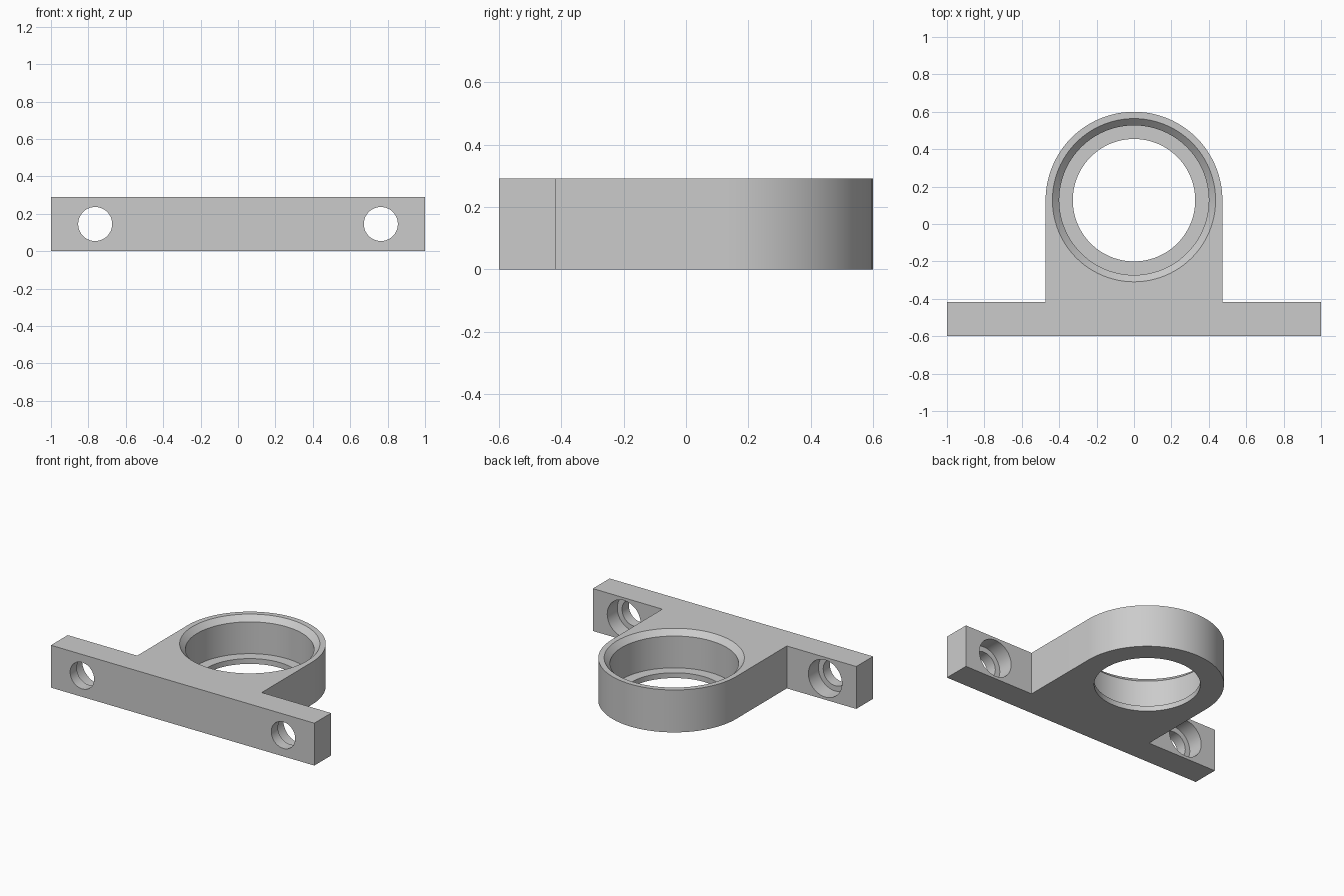
import bpy, bmesh
from math import sin, cos, pi, radians
from mathutils import Matrix, Vector

if "Cube" in bpy.data.objects:
    bpy.data.objects.remove(bpy.data.objects["Cube"], do_unlink=True)

U = 2 / 55            # the part is 55 design units long
HEIGHT = 8
FRONT, RING_Y = -16.5, 3.5
PLATE, RING_R = 5, 13
SEGMENTS = 96

grey = bpy.data.materials.new("plain grey")
grey.use_nodes = True
color = (0.6, 0.6, 0.6, 1)
grey.diffuse_color = color
grey.node_tree.nodes["Principled BSDF"].inputs["Base Color"].default_value = color


def make_object(name, bm):
    bmesh.ops.recalc_face_normals(bm, faces=bm.faces)
    mesh = bpy.data.meshes.new(name)
    bm.to_mesh(mesh)
    bm.free()
    mesh.materials.append(grey)
    obj = bpy.data.objects.new(name, mesh)
    bpy.context.collection.objects.link(obj)
    return obj


def lathe(name, profile, matrix):
    """Closed solid turned around z from (radius, height) pairs."""
    bm = bmesh.new()
    rings = []
    for r, h in profile:
        angles = [2 * pi * i / SEGMENTS for i in range(SEGMENTS)]
        rings.append([bm.verts.new((r * cos(a) * U, r * sin(a) * U, h * U)) for a in angles])
    for low, high in zip(rings, rings[1:]):
        for i in range(SEGMENTS):
            j = (i + 1) % SEGMENTS
            bm.faces.new((low[i], low[j], high[j], high[i]))
    bm.faces.new(rings[0])
    bm.faces.new(rings[-1])
    bm.transform(matrix)
    obj = make_object(name, bm)
    obj.hide_render = True
    return obj


# Body: mounting plate and rounded ring housing as one extruded outline
back = FRONT + PLATE
outline = [(-27.5, back), (-27.5, FRONT), (27.5, FRONT), (27.5, back), (RING_R, back)]
half = SEGMENTS // 2
outline += [(RING_R * cos(pi * i / half), RING_Y + RING_R * sin(pi * i / half))
            for i in range(half + 1)]
outline.append((-RING_R, back))
bm = bmesh.new()
base = bm.faces.new([bm.verts.new((x * U, y * U, 0)) for x, y in outline])
top = bmesh.ops.extrude_face_region(bm, geom=[base])["geom"]
bmesh.ops.translate(bm, vec=(0, 0, HEIGHT * U),
                    verts=[v for v in top if isinstance(v, bmesh.types.BMVert)])
body = make_object("bearing_bracket", bm)

# Stepped bearing bore with a chamfered mouth
cutters = [lathe("bore_cutter", [(9, -1), (9, 1), (11, 1), (11, 7), (13, 9)],
                 Matrix.Translation(Vector((0, RING_Y, 0)) * U))]

# Counterbored bolt holes, entered from the back of the plate
for side, x in (("right", -21), ("left", 21)):
    place = Matrix.Translation(Vector((x, FRONT, HEIGHT / 2)) * U)
    cutters.append(lathe(side + "_bolt_cutter", [(2.5, -1), (2.5, 2), (3.5, 2), (3.5, 6)],
                         place @ Matrix.Rotation(-pi / 2, 4, "X")))

# Cut the holes and drop the cutters
bpy.ops.object.select_all(action="DESELECT")
bpy.context.view_layer.objects.active = body
body.select_set(True)
for cutter in cutters:
    cut = body.modifiers.new(cutter.name, "BOOLEAN")
    cut.operation, cut.solver, cut.object = "DIFFERENCE", "EXACT", cutter
    bpy.ops.object.modifier_apply(modifier=cut.name)
    bpy.data.objects.remove(cutter, do_unlink=True)

bpy.ops.object.shade_smooth_by_angle(angle=radians(30))
